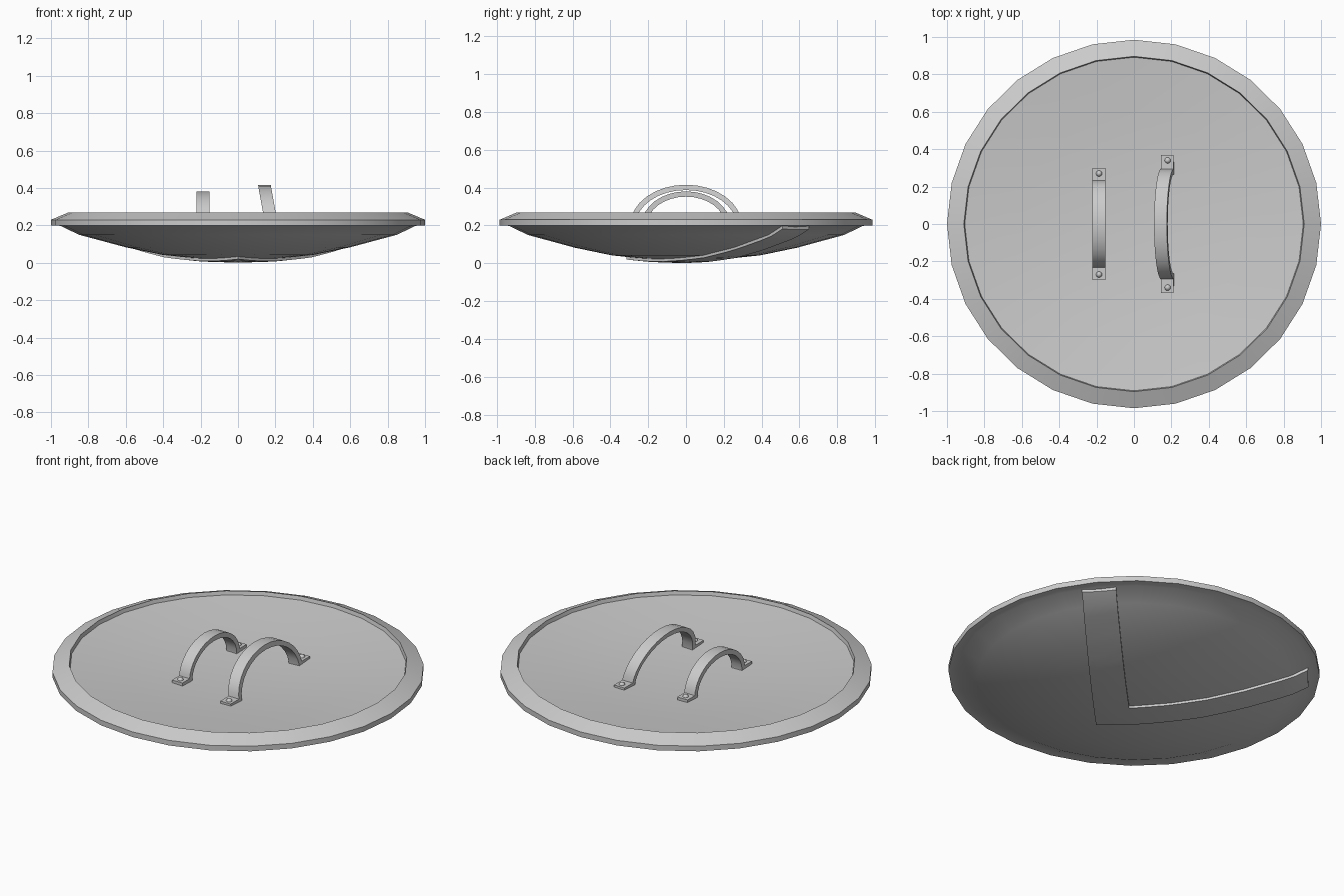
import bpy, bmesh, math
from mathutils import Vector

cube = bpy.data.objects.get("Cube")
if cube:
    bpy.data.objects.remove(cube)

GREY = (0.6, 0.6, 0.6, 1)
metal = bpy.data.materials.new("light grey metal")
metal.use_nodes = True
metal.diffuse_color = GREY
metal.node_tree.nodes["Principled BSDF"].inputs["Base Color"].default_value = GREY

SIDES = 28
SQUASH = 0.985
DOME = [(0, 0.014), (0.2, 0.021), (0.4, 0.042), (0.6, 0.083), (0.85, 0.15), (0.95, 0.198)]
RIM = [(1, 0.2), (1, 0.23), (0.91, 0.268), (0.905, 0.246)]
BOWL = [(0.6, 0.215), (0.3, 0.196), (0, 0.19)]


def finish(name, bm, angle=35):
    bmesh.ops.remove_doubles(bm, verts=bm.verts, dist=1e-5)
    bmesh.ops.recalc_face_normals(bm, faces=bm.faces)
    mesh = bpy.data.meshes.new(name)
    bm.to_mesh(mesh)
    bm.free()
    obj = bpy.data.objects.new(name, mesh)
    bpy.context.collection.objects.link(obj)
    mesh.materials.append(metal)
    bpy.ops.object.select_all(action='DESELECT')
    obj.select_set(True)
    bpy.context.view_layer.objects.active = obj
    bpy.ops.object.shade_smooth_by_angle(angle=math.radians(angle))
    return obj


def revolve(name, profile, angle):
    bm = bmesh.new()
    verts = [bm.verts.new((r, 0, z)) for r, z in profile]
    edges = [bm.edges.new(pair) for pair in zip(verts, verts[1:])]
    bmesh.ops.spin(bm, geom=verts + edges, cent=(0, 0, 0), axis=(0, 0, 1),
                   angle=math.tau, steps=SIDES)
    bmesh.ops.scale(bm, vec=(1, SQUASH, 1), verts=bm.verts)
    return finish(name, bm, angle)


def dome_height(x, y):
    r = math.hypot(x, y / SQUASH)
    for (r0, z0), (r1, z1) in zip(DOME, DOME[1:]):
        if r <= r1:
            return z0 + (z1 - z0) * (r - r0) / (r1 - r0)
    return DOME[-1][1]


def sweep(bm, sections):
    """Skin a row of four-cornered sections and cap both ends."""
    rings = [[bm.verts.new(p) for p in s] for s in sections]
    for a, b in zip(rings, rings[1:]):
        for i in range(4):
            j = (i + 1) % 4
            bm.faces.new((a[i], a[j], b[j], b[i]))
    bm.faces.new(rings[0])
    bm.faces.new(rings[-1])


# Shield body: domed face, thick rim and shallow hollow back
revolve("shield_body", DOME + RIM + BOWL, 25)

# Raised chevron following the dome
bm = bmesh.new()
outer = [Vector((0, -0.315)), Vector((0.79, 0.51))]
inner = [Vector((0, -0.04)), Vector((0.67, 0.65))]
STEPS = 14
rows = []
for side in (-1, 1):
    arm = []
    for i in range(STEPS + 1):
        a = outer[0].lerp(outer[1], i / STEPS)
        b = inner[0].lerp(inner[1], i / STEPS)
        arm.append([a.lerp(b, t / 4) for t in range(5)])
    low, high = [], []
    for line in arm:
        zs = [dome_height(p.x, p.y) for p in line]
        low.append([bm.verts.new((side * p.x, p.y, z - 0.014)) for p, z in zip(line, zs)])
        high.append([bm.verts.new((side * p.x, p.y, z + 0.004)) for p, z in zip(line, zs)])
    for i in range(STEPS):
        for grid in (low, high):
            for t in range(4):
                bm.faces.new((grid[i][t], grid[i][t + 1], grid[i + 1][t + 1], grid[i + 1][t]))
        for t in (0, 4):
            bm.faces.new((low[i][t], low[i + 1][t], high[i + 1][t], high[i][t]))
    for t in range(4):
        bm.faces.new((low[-1][t], low[-1][t + 1], high[-1][t + 1], high[-1][t]))
finish("chevron", bm)


# Strap handles: arch, flat feet and a rivet through each foot
def handle(name, x, half, foot, top, lean, width=0.068):
    base, thick, steps = 0.2, 0.028, 16
    sections = []

    def section(y_out, z_out, y_in, z_in):
        pts = []
        for y, z, s in ((y_out, z_out, -1), (y_out, z_out, 1), (y_in, z_in, 1), (y_in, z_in, -1)):
            pts.append((x + s * width / 2 - lean * max(0, z - base), y, z))
        return pts

    for i in range(steps + 1):
        a = math.pi * i / steps
        c, s = -math.cos(a), math.sin(a)
        sections.append(section(half * c, base + (top - base) * s,
                                (half - thick) * c, base + (top - base - thick) * s))
    bm = bmesh.new()
    sweep(bm, sections)
    for side in (-1, 1):
        sweep(bm, [section(side * y, base + 0.016, side * y, base - 0.012)
                   for y in (half - thick, foot)])
    finish(name, bm)
    for side, label in ((-1, "front"), (1, "back")):
        bm = bmesh.new()
        bmesh.ops.create_uvsphere(bm, u_segments=12, v_segments=8, radius=0.017)
        bmesh.ops.translate(bm, vec=(x, side * (foot - 0.03), base + 0.013), verts=bm.verts)
        finish(f"{name}_{label}_rivet", bm, 60)


handle("arm_strap", 0.18, 0.295, 0.37, 0.415, 0.18)
handle("hand_grip", -0.187, 0.235, 0.3, 0.38, 0)
